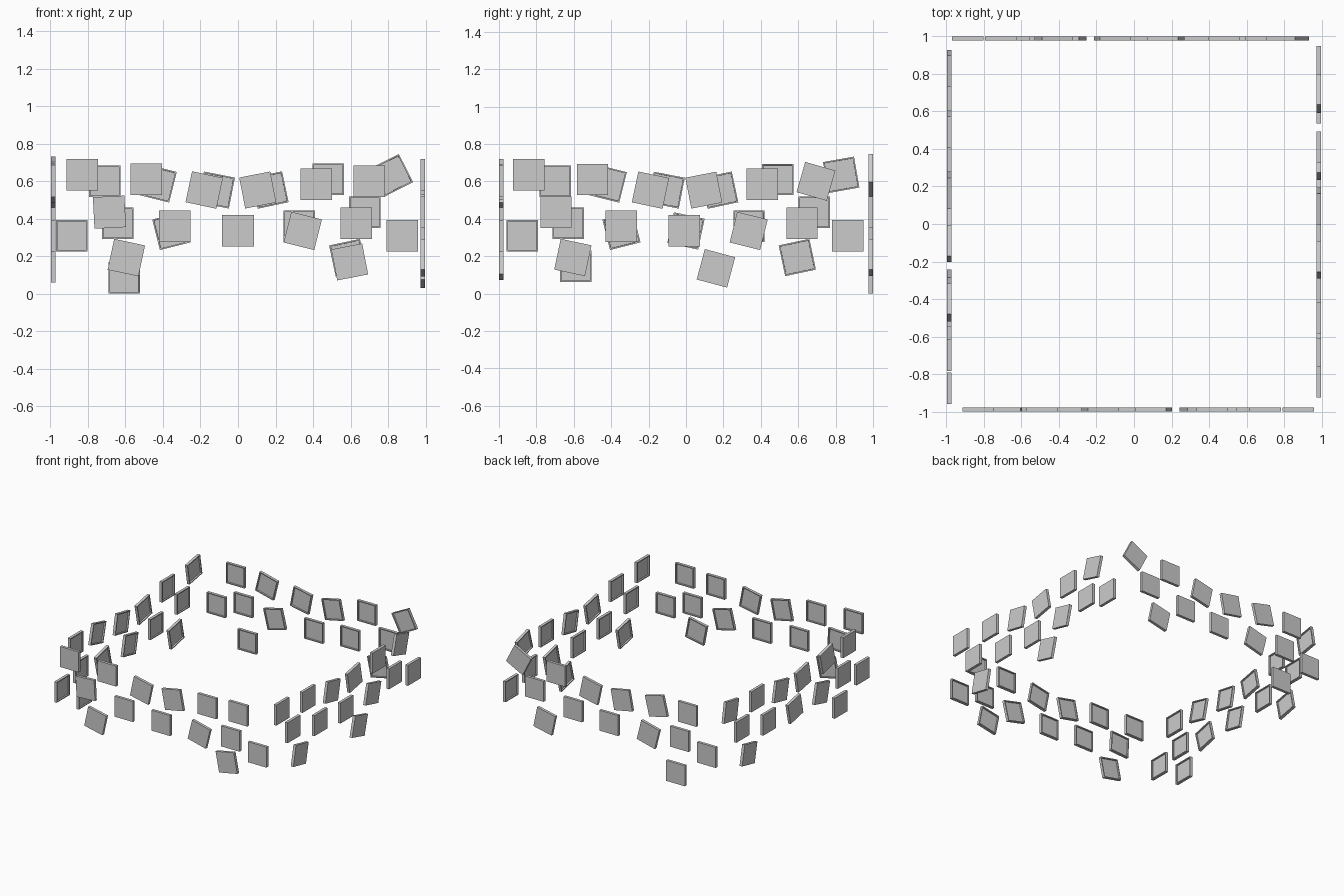
import bpy, bmesh, math
from mathutils import Matrix

if "Cube" in bpy.data.objects:
    bpy.data.objects.remove(bpy.data.objects["Cube"])

SIZE, THICK, RIM, RECESS = 0.168, 0.023, 0.011, 0.012

# One shared picture frame: thin square slab, flat outside, recessed on the inward (+y) side
bm = bmesh.new()
bmesh.ops.create_cube(bm, size=1, matrix=Matrix.Diagonal((SIZE, THICK, SIZE, 1)))
bm.normal_update()
inner = [f for f in bm.faces if f.normal.y > 0.9]
bmesh.ops.inset_region(bm, faces=inner, thickness=RIM, depth=0)
bmesh.ops.inset_region(bm, faces=inner, thickness=0.0005, depth=-RECESS)
frame_mesh = bpy.data.meshes.new("picture_frame")
bm.to_mesh(frame_mesh)
bm.free()

# Layout of one wall seen from outside: (position along wall, height, tilt in degrees)
layout = [
    (-0.83, 0.635, 0), (-0.49, 0.61, 0), (-0.18, 0.553, -12),
    (0.105, 0.553, 11), (0.418, 0.585, 0), (0.70, 0.60, 0),
    (-0.685, 0.435, 0), (-0.337, 0.36, 0), (0.0, 0.335, 0),
    (0.345, 0.335, -14), (0.63, 0.375, 0), (0.875, 0.31, 0),
    (-0.595, 0.193, -12), (0.595, 0.17, 11),
]

# Walls: name, outer distance, shift along wall, frames hung differently
walls = [
    ("front", 1.0, 0.0, {6: (-0.685, 0.435, 3)}),
    ("right", 0.995, -0.01, {5: (0.705, 0.60, -16), 13: (0.17, 0.135, -15)}),
    ("back", 1.0, 0.01, {0: (-0.83, 0.632, -27), 4: (0.418, 0.588, 14),
                         8: (-0.01, 0.335, 0), 13: (0.595, 0.085, 0)}),
    ("left", 0.995, 0.0, {0: (-0.83, 0.635, -10), 4: (0.418, 0.588, 14),
                          8: (0.0, 0.335, 12), 13: (0.59, 0.145, 0)}),
]

for k, (name, dist, shift, changes) in enumerate(walls):
    turn = Matrix.Rotation(math.radians(90 * k), 4, 'Z')
    for i, spot in enumerate(layout):
        u, z, tilt = changes.get(i, spot)
        ob = bpy.data.objects.new(f"{name}_frame_{i + 1}", frame_mesh)
        bpy.context.collection.objects.link(ob)
        ob.matrix_world = (turn
                           @ Matrix.Translation((u + shift, -dist + THICK / 2, z))
                           @ Matrix.Rotation(math.radians(-tilt), 4, 'Y'))
